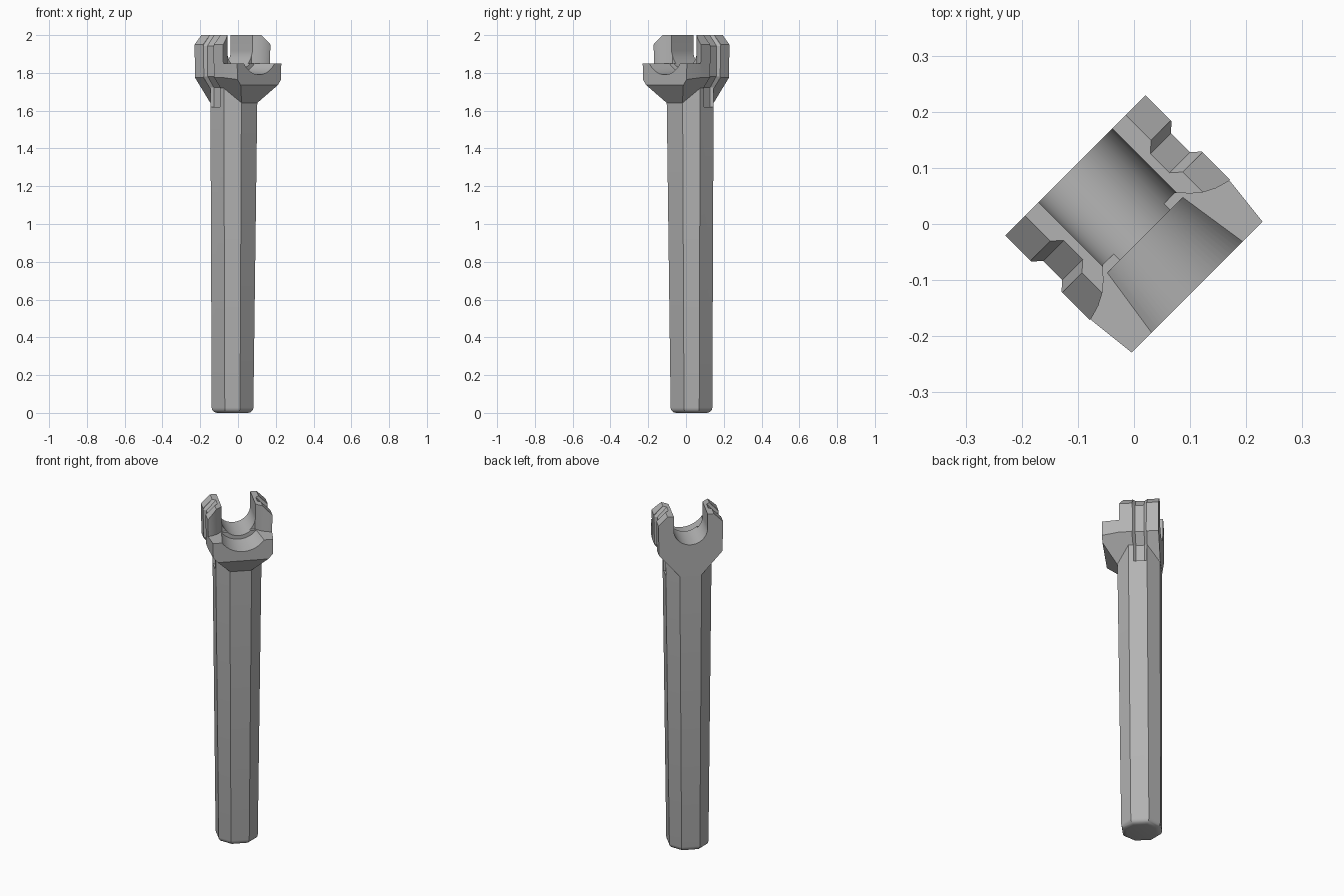
import bpy
import bmesh
import math

cube = bpy.data.objects.get("Cube")
if cube:
    bpy.data.objects.remove(cube, do_unlink=True)

grey = bpy.data.materials.new("matte_grey")
grey.use_nodes = True
color = (0.45, 0.45, 0.45, 1)
grey.diffuse_color = color
grey.node_tree.nodes["Principled BSDF"].inputs["Base Color"].default_value = color

S = math.sqrt(0.5)


def turn(u, v, z):
    """u runs across the jaw, v along its bore; both sit diagonally."""
    return ((u + v) * S, (u - v) * S, z)


def loft(name, sections):
    """Closed solid through matching loops of (u, v, z) points."""
    bm = bmesh.new()
    rings = [[bm.verts.new(turn(*p)) for p in s] for s in sections]
    n = len(rings[0])
    for a, b in zip(rings, rings[1:]):
        for i in range(n):
            j = (i + 1) % n
            bm.faces.new((a[i], a[j], b[j], b[i]))
    bm.faces.new(rings[0])
    bm.faces.new(rings[-1])
    bmesh.ops.recalc_face_normals(bm, faces=bm.faces)
    mesh = bpy.data.meshes.new(name)
    bm.to_mesh(mesh)
    bm.free()
    mesh.materials.append(grey)
    obj = bpy.data.objects.new(name, mesh)
    bpy.context.collection.objects.link(obj)
    return obj


def along_v(profile, v):
    return [(u, v, z) for u, z in profile]


def mirrored(half):
    return half + [(-u, z) for u, z in reversed(half)]


def carve(obj, cutters):
    for c in cutters:
        c.hide_render = True
        m = obj.modifiers.new("cut", "BOOLEAN")
        m.operation = "DIFFERENCE"
        m.solver = "EXACT"
        m.object = c
    bpy.context.view_layer.objects.active = obj
    for m in list(obj.modifiers):
        bpy.ops.object.modifier_apply(modifier=m.name)


# Handle: tapered octagon with a rounded foot
def octagon(h, v0, v1, c, z):
    return [(-h + c, v0, z), (h - c, v0, z), (h, v0 + c, z), (h, v1 - c, z),
            (h - c, v1, z), (-h + c, v1, z), (-h, v1 - c, z), (-h, v0 + c, z)]


foot = []
for i in range(6):
    t = math.radians(i * 18)
    inset = 0.028 * (1 - math.sin(t))
    foot.append(octagon(0.107 - inset, -0.147 + inset, 0.065 - inset,
                        0.057 - inset * 0.5, 0.028 * (1 - math.cos(t))))
handle = loft("handle", foot + [octagon(0.126, -0.147, 0.086, 0.066, 1.735)])

# Jaw: block with bevelled shoulders, tapering down into the handle
jaw_half = [(0.058, 1.64), (0.174, 1.775), (0.177, 1.95), (0.127, 2.0)]
front_half = [(0.058, 1.64), (0.164, 1.765), (0.166, 1.95), (0.12, 2.0)]
jaw = loft("jaw", [along_v(mirrored(jaw_half), -0.148),
                   along_v(mirrored(jaw_half), 0.065),
                   along_v(mirrored(front_half), 0.159)])

# Round-bottomed bore through the jaw
R = 0.093
bore_profile = [(R, 2.1)] + [
    (R * math.cos(math.pi * i / 32), 1.918 - R * math.sin(math.pi * i / 32))
    for i in range(33)] + [(-R, 2.1)]
bore = loft("bore_cutter", [along_v(bore_profile, v) for v in (-0.3, 0.3)])


# Flared recess in the front lip
def flare_section(half_width, depth, v):
    r = (half_width ** 2 + depth ** 2) / (2 * depth)
    a = math.asin(half_width / r)
    arc = [(r * math.sin(a * i / 12), 1.85 - depth + r - r * math.cos(a * i / 12))
           for i in range(-12, 13)]
    return along_v([(-half_width, 1.852)] + arc + [(half_width, 1.852)], v)


flare = loft("flare_cutter", [flare_section(0.095, 0.046, 0.028),
                              flare_section(0.118, 0.062, 0.18)])

# Lowered front ledge with concave prong fronts
ledge_half = [(0.3, 0.3), (0.3, 0.065), (0.172, 0.065), (0.148, 0.058),
              (0.127, 0.047), (0.11, 0.033), (0.098, 0.02), (0.09, 0.012)]
ledge = loft("ledge_cutter", [[(u, v, z) for u, v in mirrored(ledge_half)]
                              for z in (1.85, 2.2)])

# Sloped undercut below the front lip
undercut = loft("undercut_cutter", [
    [(u, 0.0825, 1.637), (u, 0.1745, 1.755), (u, 0.3, 1.755), (u, 0.3, 1.5),
     (u, 0.0825, 1.5)] for u in (-0.3, 0.3)])

# Bevel-sided vertical grooves, one on each flank
floor = [(0.1, 2.01), (0.161, 1.943), (0.159, 1.782), (0.112, 1.722), (0.112, 1.62)]


def groove_section(side, lift, v):
    pts = [(u + lift, z) for u, z in floor] + [(0.3, 1.62), (0.3, 2.01)]
    return along_v([(side * u, z) for u, z in pts], v)


grooves = [loft("groove_cutter", [groove_section(side, lift, v) for lift, v in
                                  ((0.018, -0.084), (0, -0.068),
                                   (0, -0.02), (0.018, -0.004))])
           for side in (-1, 1)]

carve(jaw, [ledge, bore, flare, undercut] + grooves)
carve(handle, grooves)
for c in [ledge, bore, flare, undercut] + grooves:
    bpy.data.objects.remove(c, do_unlink=True)

# Smooth the curved surfaces while keeping the edges crisp
bpy.ops.object.select_all(action="DESELECT")
for obj in (handle, jaw):
    obj.select_set(True)
bpy.context.view_layer.objects.active = jaw
bpy.ops.object.shade_smooth_by_angle(angle=math.radians(25))
